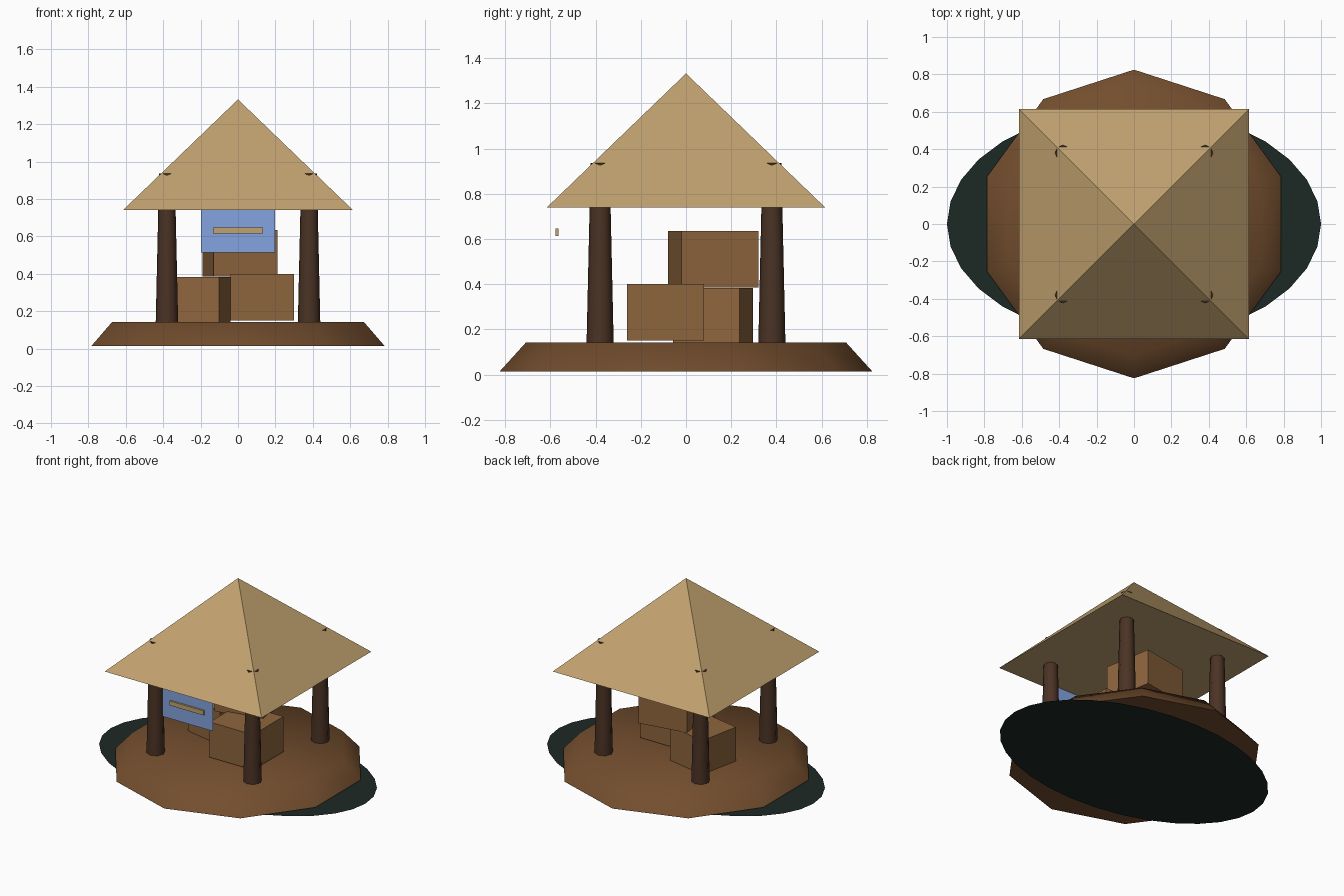
import bpy, math

if "Cube" in bpy.data.objects:
    bpy.data.objects.remove(bpy.data.objects["Cube"])


def material(name, rgb):
    m = bpy.data.materials.new(name)
    m.diffuse_color = (*rgb, 1)
    m.use_nodes = True
    m.node_tree.nodes["Principled BSDF"].inputs["Base Color"].default_value = m.diffuse_color
    return m


earth = material("earth", (0.17, 0.075, 0.027))
wood = material("dark_wood", (0.07, 0.033, 0.018))
thatch = material("thatch", (0.53, 0.36, 0.16))
crate = material("crate_wood", (0.27, 0.13, 0.047))
blue = material("sign_blue", (0.23, 0.37, 0.75))
shade = material("shade", (0.012, 0.022, 0.017))


def finish(name, mat, smooth=False):
    ob = bpy.context.object
    ob.name = name
    ob.data.materials.append(mat)
    if smooth:
        bpy.ops.object.shade_smooth_by_angle(angle=math.radians(50))
    return ob


def cone(name, mat, sides, r1, r2, z0, z1, x=0, y=0, rot=0, smooth=False):
    bpy.ops.mesh.primitive_cone_add(vertices=sides, radius1=r1, radius2=r2, depth=z1 - z0,
                                    location=(x, y, (z0 + z1) / 2), rotation=(0, 0, rot))
    return finish(name, mat, smooth)


def box(name, mat, size, loc, rot=0):
    bpy.ops.mesh.primitive_cube_add(size=1, location=loc, rotation=(0, 0, rot))
    bpy.context.object.scale = size
    return finish(name, mat)


# Flat oval ground shadow
bpy.ops.mesh.primitive_circle_add(vertices=32, radius=1, fill_type='NGON')
bpy.context.object.scale = (1, 0.62, 1)
finish("ground_oval", shade)

# Ten-sided platform
cone("platform", earth, 10, 0.825, 0.708, 0.013, 0.142, smooth=True)

# Four tapered posts whose tops just break through the roof
for sx in (-1, 1):
    for sy in (-1, 1):
        cone("post", wood, 8, 0.06, 0.042, 0.14, 0.935, 0.38 * sx, 0.38 * sy, smooth=True)

# Pyramid roof
cone("roof", thatch, 4, 0.615 * math.sqrt(2), 0, 0.74, 1.332, rot=math.pi / 4)

# Stacked crates
box("left_crate", crate, (0.30, 0.30, 0.24), (-0.218, 0.12, 0.262), -0.2)
box("right_crate", crate, (0.34, 0.34, 0.25), (0.13, -0.09, 0.275))
box("top_crate", crate, (0.345, 0.345, 0.25), (0.01, 0.12, 0.51), 0.175)

# Hanging sign: thin sheet with a raised bar
bpy.ops.mesh.primitive_plane_add(size=1, location=(0, -0.564, 0.632), rotation=(math.pi / 2, 0, 0))
bpy.context.object.scale = (0.395, 0.235, 1)
finish("sign_panel", blue)
box("sign_bar", thatch, (0.265, 0.014, 0.032), (0, -0.57, 0.63))
